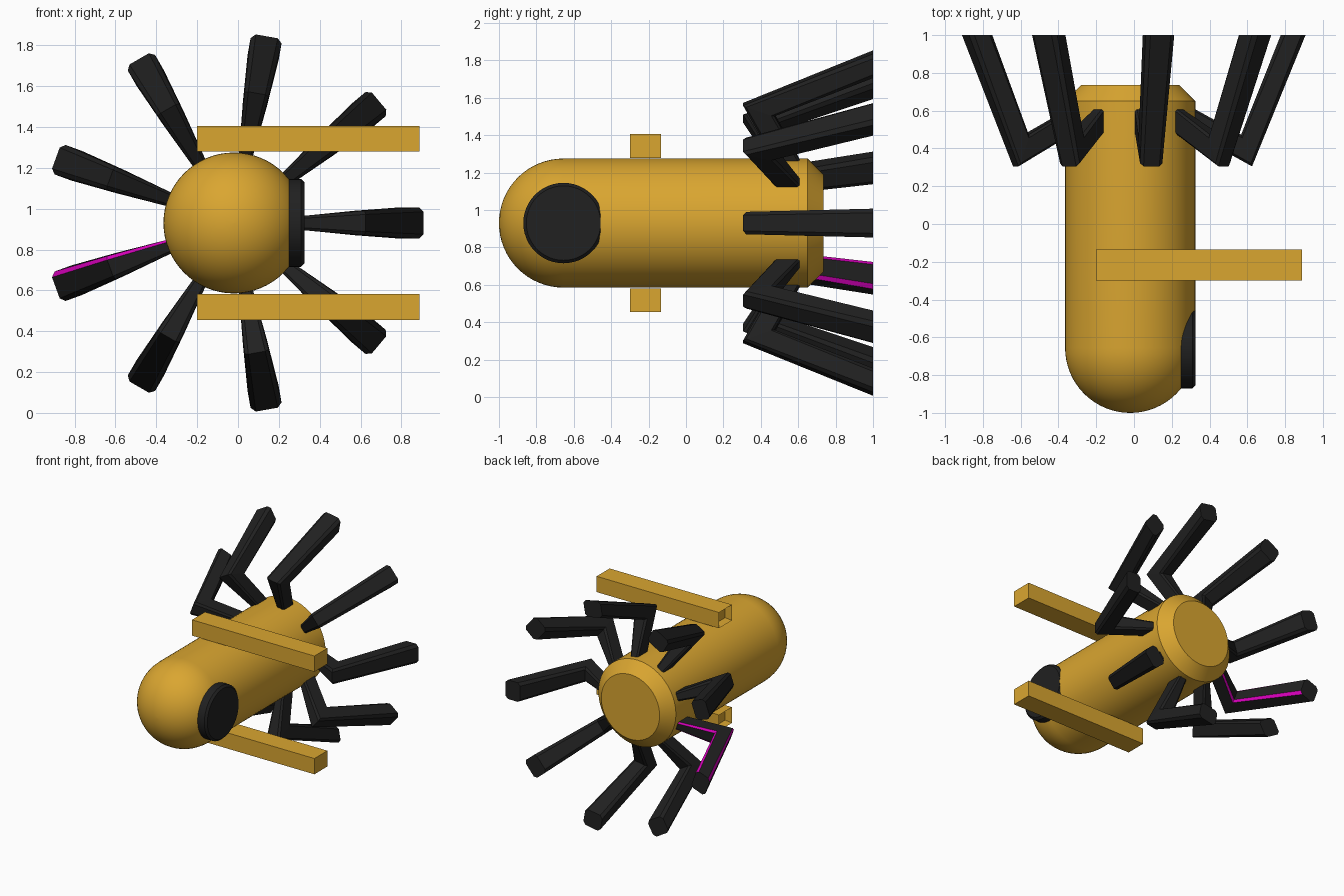
import bpy, bmesh
from math import sin, cos, pi, radians

if "Cube" in bpy.data.objects:
    bpy.data.objects.remove(bpy.data.objects["Cube"])

CX, CZ, R = -0.02, 0.93, 0.345     # body axis and radius


def material(name, rgb):
    m = bpy.data.materials.new(name)
    m.diffuse_color = (*rgb, 1)
    m.use_nodes = True
    m.node_tree.nodes["Principled BSDF"].inputs["Base Color"].default_value = m.diffuse_color
    return m


YELLOW = material("yellow_paint", (0.70, 0.38, 0.03))
BLACK = material("black_rubber", (0.015, 0.015, 0.015))
MAGENTA = material("magenta_trim", (0.75, 0.0, 0.55))


def finish(bm, name, *mats, smooth=None):
    bmesh.ops.recalc_face_normals(bm, faces=bm.faces)
    me = bpy.data.meshes.new(name)
    bm.to_mesh(me)
    bm.free()
    ob = bpy.data.objects.new(name, me)
    bpy.context.collection.objects.link(ob)
    for m in mats:
        me.materials.append(m)
    if smooth:
        bpy.ops.object.select_all(action='DESELECT')
        ob.select_set(True)
        bpy.context.view_layer.objects.active = ob
        bpy.ops.object.shade_smooth_by_angle(angle=radians(smooth))
    return ob


def lathe(name, profile, place, mat, n=64):
    """Revolve (radius, along) points; place maps (u, v, along) to the world."""
    bm = bmesh.new()
    rings = []
    for r, a in profile:
        rings.append([bm.verts.new(place(r * cos(2 * pi * i / n), r * sin(2 * pi * i / n), a))
                      for i in range(n)])
    for p, q in zip(rings, rings[1:]):
        for i in range(n):
            j = (i + 1) % n
            bm.faces.new((p[i], p[j], q[j], q[i]))
    bm.faces.new(rings[0])
    bm.faces.new(rings[-1])
    return finish(bm, name, mat, smooth=30)


# body: round nose at the front, chamfered tail
nose = [(R * sin(t * pi / 32), -0.655 - R * cos(t * pi / 32)) for t in range(1, 17)]
nose.insert(0, (0.002, -1.0))
lathe("body", nose + [(R, 0.65), (0.26, 0.735)],
      lambda u, v, a: (CX + u, a, CZ + v), YELLOW)

# round side window
lathe("side_window", [(0.215, 0.20), (0.215, 0.309), (0.199, 0.325)],
      lambda u, v, a: (a, -0.655 + u, CZ + v), BLACK, 48)


# side bars above and below the body, with a recessed inner end
def bar(name, z):
    bm = bmesh.new()
    bmesh.ops.create_cube(bm, size=1)
    for v in bm.verts:
        v.co = (0.345 + v.co.x * 1.09, -0.217 + v.co.y * 0.165, z + v.co.z * 0.127)
    bm.normal_update()
    end = [f for f in bm.faces if f.normal.x < -0.9]
    bmesh.ops.inset_region(bm, faces=end, thickness=0.022)
    for v in end[0].verts:
        v.co.x += 0.05
    finish(bm, name, YELLOW)


bar("upper_bar", CZ + 0.4125)
bar("lower_bar", CZ - 0.4125)

# leg stations: inner (r, y), outer (r, y), half width
STATIONS = [((0.33, 0.615), (0.33, 0.48), 0.034),
            ((0.587, 0.473), (0.645, 0.305), 0.060),
            ((0.797, 1.0), (0.928, 1.0), 0.077)]


def leg(name, angle, trim):
    ca, sa = cos(radians(angle)), sin(radians(angle))
    bm = bmesh.new()
    rings = []
    for (ri, yi), (ro, yo), w in STATIONS:
        c = 0.25 * w + 0.003                     # corner chamfer
        k = c / ((ro - ri) ** 2 + (yo - yi) ** 2) ** 0.5
        ring = []
        for t, s in ((0, w - c), (k, w), (1 - k, w), (1, w - c),
                     (1, c - w), (1 - k, -w), (k, -w), (0, c - w)):
            r, y = ri + (ro - ri) * t, yi + (yo - yi) * t
            ring.append(bm.verts.new((CX + r * ca - s * sa, y, CZ + r * sa + s * ca)))
        rings.append(ring)
    for p, q in zip(rings, rings[1:]):
        for i in range(8):
            j = (i + 1) % 8
            f = bm.faces.new((p[i], p[j], q[j], q[i]))
            if trim and i in (0, 4, 6):          # coloured chamfers
                f.material_index = 1
    bm.faces.new(rings[0])
    bm.faces.new(rings[-1])
    finish(bm, name, BLACK, MAGENTA)


# nine bent legs around the tail, one with coloured trim
for i in range(9):
    leg(f"leg_{i + 1}", i * 40, i == 5)
